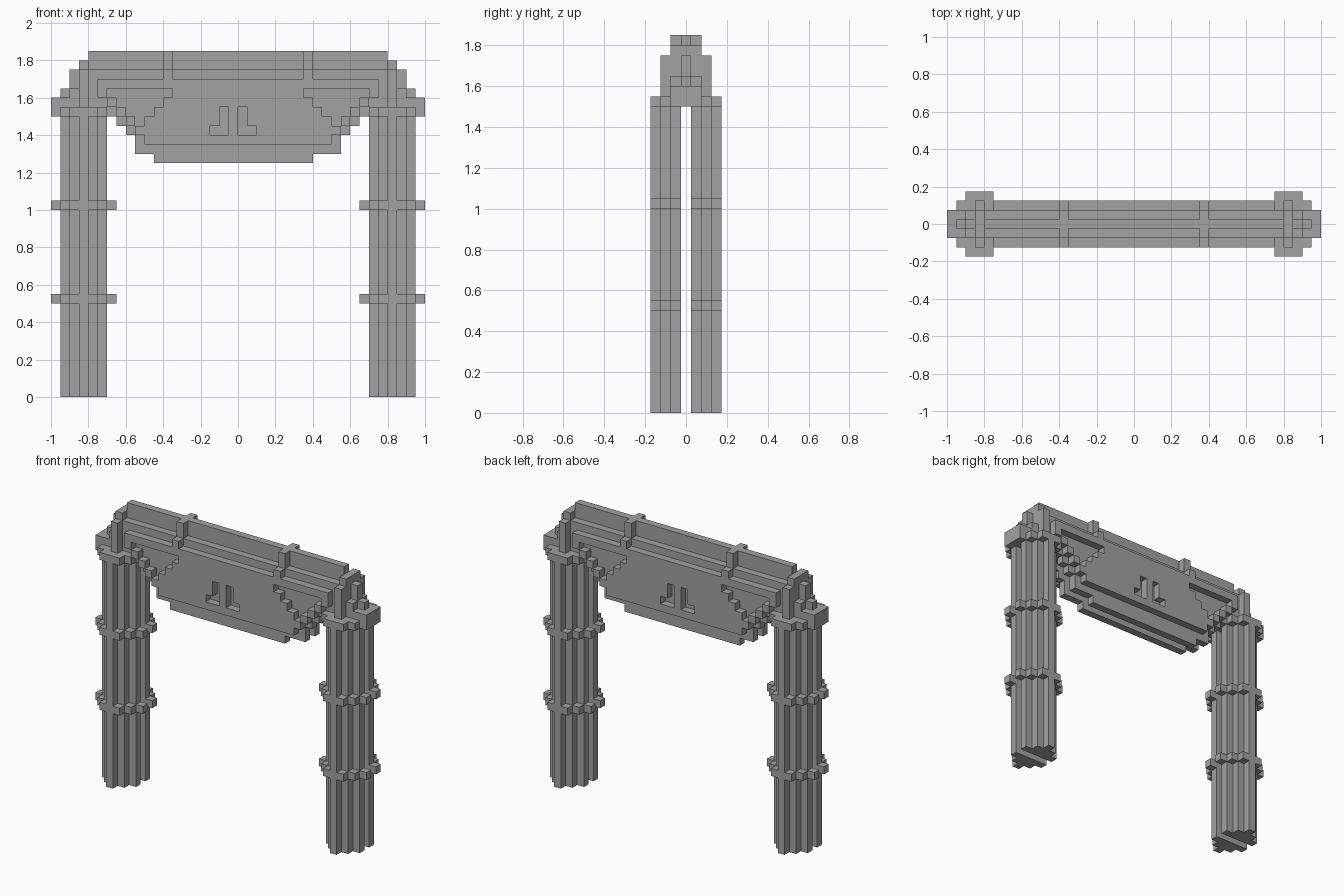
import bpy
import bmesh
from mathutils import Vector

UNIT = 0.05          # edge of one building cube
cube = bpy.data.objects.get("Cube")
if cube:
    bpy.data.objects.remove(cube, do_unlink=True)

stone = bpy.data.materials.new("grey_stone")
stone.use_nodes = True
GREY = (0.36, 0.36, 0.36, 1)
stone.diffuse_color = GREY
stone.node_tree.nodes["Principled BSDF"].inputs["Base Color"].default_value = GREY

parts = {}


def cells(x0, x1, row, z0, z1):
    """Cubes of one depth row, repeated on front and back."""
    return {(i, j, k) for i in range(x0, x1) for k in range(z0, z1)
            for j in (row, -row)}


def add(part, *box):
    parts.setdefault(part, set()).update(cells(*box))


def both_sides(left, right, x0, x1, row, z0, z1):
    add(left, x0, x1, row, z0, z1)
    add(right, -x1, -x0, row, z0, z1)


def wide(part, half, row, z0, z1):
    add(part, -half, half, row, z0, z1)


# Posts: split diamond shafts, with rings one cube wider
for row, reach in ((1, 2), (2, 1), (3, 0)):
    both_sides("left_post", "right_post", 16 - reach, 17 + reach, row, 0, 30)
    for z in (10, 20, 30):
        both_sides("left_rings", "right_rings", 15 - reach, 18 + reach, row, z, z + 1)

# Post caps, and the pins that rise above them
for row in (0, 1):
    both_sides("left_cap", "right_cap", 13, 20, row, 30, 32)
both_sides("left_pin", "right_pin", 16, 17, 2, 31, 35)
both_sides("left_pin", "right_pin", 16, 17, 1, 31, 36)

# Ridge with stepped ends
for half, z0, z1 in ((14, 30, 32), (19, 32, 33), (18, 33, 35), (17, 35, 36), (16, 36, 37)):
    wide("ridge", half, 0, z0, z1)

# Backing panel, narrowing downwards
for half, z0, z1 in ((17, 33, 35), (18, 32, 33), (14, 30, 32), (13, 29, 30),
                     (12, 28, 29), (11, 26, 28)):
    wide("backing_panel", half, 1, z0, z1)
add("backing_panel", -9, 8, 1, 25, 26)

# Facing panel, one cube in front of the backing
for half, z0, z1 in ((15, 32, 34), (14, 31, 32), (13, 30, 31),
                     (12, 29, 30), (11, 28, 29), (10, 27, 28)):
    wide("facing_panel", half, 2, z0, z1)

# Stepped corner recesses and the two small footed recesses in the facing
facing = parts["facing_panel"]
for x0, x1, z in ((7, 14, 32), (8, 13, 31), (9, 12, 30), (10, 11, 29)):
    facing -= cells(x0, x1, 2, z, z + 1) | cells(-x1, -x0, 2, z, z + 1)
for stem, foot in ((-2, -3), (0, 1)):
    facing -= cells(stem, stem + 1, 2, 28, 31) | cells(foot, foot + 1, 2, 28, 29)

# Brackets over the roof
both_sides("left_bracket", "right_bracket", 7, 8, 1, 35, 37)
both_sides("left_bracket", "right_bracket", 7, 8, 2, 34, 35)

# Skin each part where its cubes are exposed
taken = set()
for members in parts.values():
    members -= taken
    taken |= members


def build(name, members):
    bm = bmesh.new()
    corners = {}

    def vert(point):
        key = tuple(round(2 * c) for c in point)
        if key not in corners:
            corners[key] = bm.verts.new(point * UNIT)
        return corners[key]

    for cell in sorted(members):
        middle = Vector(cell) + Vector((0.5, 0, 0.5))
        for axis in range(3):
            for sign in (-1, 1):
                step = [0, 0, 0]
                step[axis] = sign
                if tuple(c + s for c, s in zip(cell, step)) in taken:
                    continue
                n = Vector(step) / 2
                u, v = Vector((0, 0, 0)), Vector((0, 0, 0))
                u[(axis + 1) % 3] = 0.5
                v[(axis + 2) % 3] = 0.5 * sign
                loop = [middle + n + a for a in (-u - v, u - v, u + v, v - u)]
                bm.faces.new([vert(p) for p in loop])
    bmesh.ops.dissolve_limit(bm, angle_limit=0.01, verts=bm.verts, edges=bm.edges)
    mesh = bpy.data.meshes.new(name)
    bm.to_mesh(mesh)
    bm.free()
    mesh.materials.append(stone)
    bpy.context.collection.objects.link(bpy.data.objects.new(name, mesh))


for name, members in parts.items():
    build(name, members)
